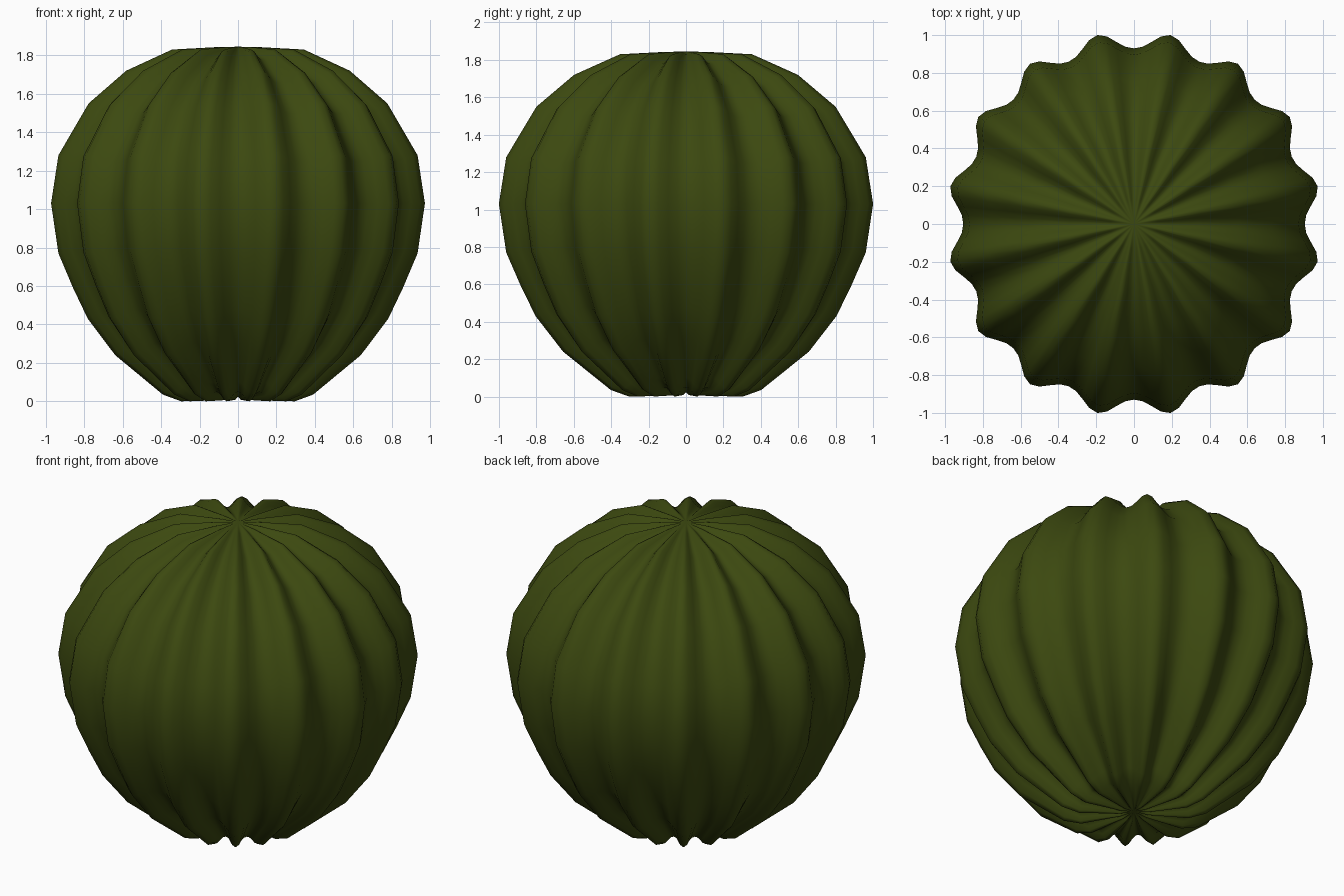
import bpy, bmesh, math

if "Cube" in bpy.data.objects:
    bpy.data.objects.remove(bpy.data.objects["Cube"])

RIBS = 16
# groove cross-section from one ridge to the next (1 = ridge, 0 = valley floor)
WAVE = [1.0, 0.82, 0.42, 0.1, 0.0, 0.1, 0.42, 0.82]
SEGS = RIBS * len(WAVE)
X_SCALE = 0.972
BOTTOM_Z, TOP_Z = 0.025, 1.845

# (ridge radius, ridge height, groove depth) from bottom to top
PROFILE = [
    (0.08, 0.008, 0.015),
    (0.31, 0.00, 0.05),
    (0.41, 0.035, 0.08),
    (0.67, 0.24, 0.09),
    (0.82, 0.43, 0.09),
    (0.90, 0.59, 0.09),
    (0.98, 0.77, 0.09),
    (1.02, 1.03, 0.09),
    (0.98, 1.28, 0.09),
    (0.815, 1.55, 0.085),
    (0.61, 1.72, 0.075),
    (0.36, 1.83, 0.055),
    (0.13, 1.842, 0.012),
]

green = bpy.data.materials.new("cactus green")
green.diffuse_color = (0.045, 0.066, 0.005, 1)
green.use_nodes = True
green.node_tree.nodes["Principled BSDF"].inputs["Base Color"].default_value = green.diffuse_color

# ribbed cactus body
bm = bmesh.new()
path = [(0, BOTTOM_Z)] + [(r, z) for r, z, d in PROFILE] + [(0, TOP_Z)]
rings = []
for i, (r, z, depth) in enumerate(PROFILE):
    # outward direction of the profile, so grooves cut straight inward
    tr, tz = path[i + 2][0] - path[i][0], path[i + 2][1] - path[i][1]
    length = math.hypot(tr, tz)
    nr, nz = tz / length, -tr / length
    ring = []
    for s in range(SEGS):
        a = math.radians(11.25) + 2 * math.pi * s / SEGS
        cut = depth * (1 - WAVE[s % len(WAVE)])
        rr, zz = r - nr * cut, z - nz * cut
        ring.append(bm.verts.new((rr * math.cos(a) * X_SCALE, rr * math.sin(a), zz)))
    rings.append(ring)

bottom = bm.verts.new((0, 0, BOTTOM_Z))
top = bm.verts.new((0, 0, TOP_Z))
for s in range(SEGS):
    n = (s + 1) % SEGS
    for lo, hi in zip(rings, rings[1:]):
        bm.faces.new((lo[s], lo[n], hi[n], hi[s]))
    bm.faces.new((bottom, rings[0][n], rings[0][s]))
    bm.faces.new((top, rings[-1][s], rings[-1][n]))
bmesh.ops.recalc_face_normals(bm, faces=bm.faces)
for f in bm.faces:
    f.smooth = True

mesh = bpy.data.meshes.new("cactus_body")
bm.to_mesh(mesh)
bm.free()
mesh.materials.append(green)
body = bpy.data.objects.new("cactus_body", mesh)
bpy.context.collection.objects.link(body)
